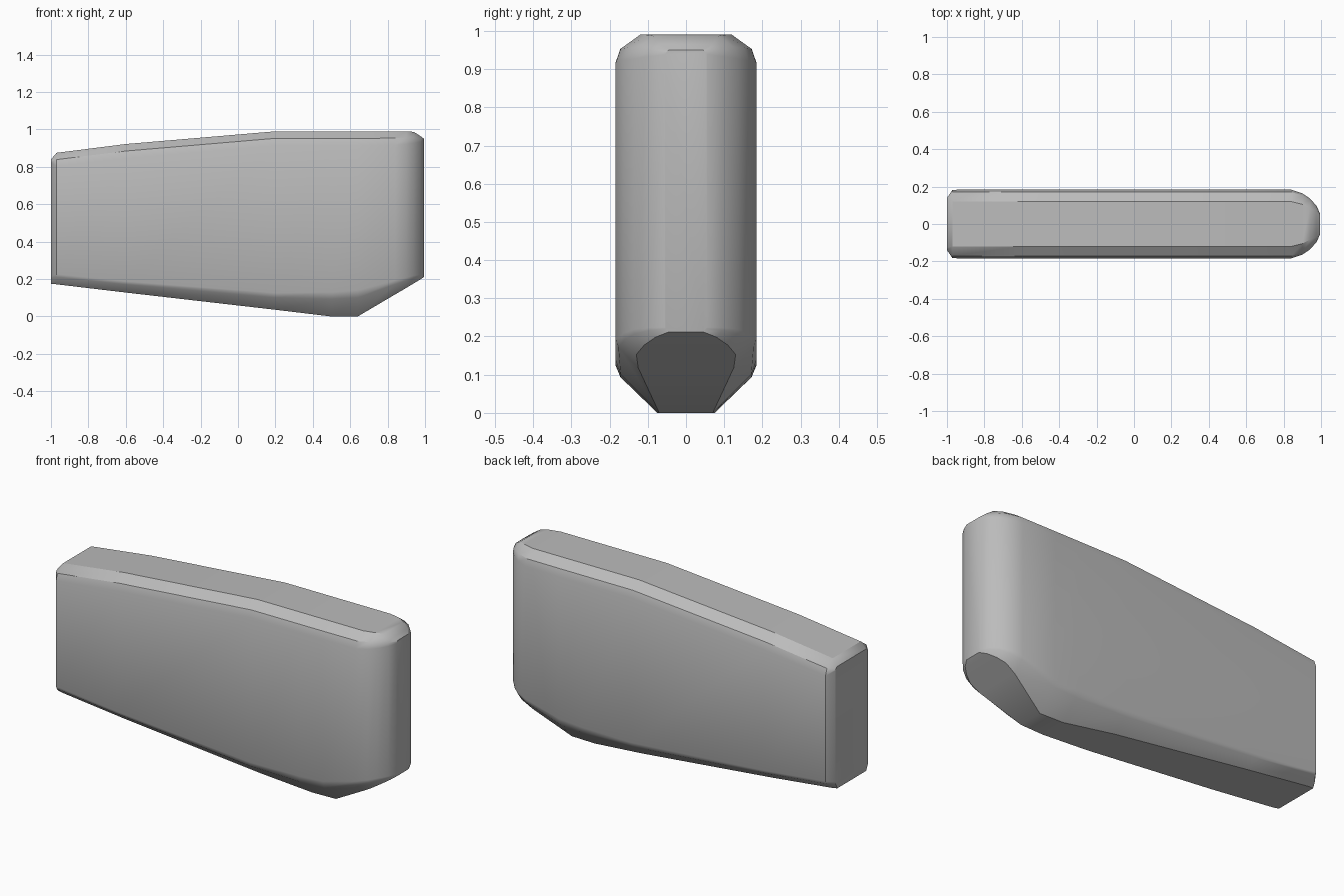
import bpy, bmesh, math

cube = bpy.data.objects.get("Cube")
if cube:
    bpy.data.objects.remove(cube, do_unlink=True)

# Single grey material
GREY = (0.5, 0.5, 0.5, 1)
mat = bpy.data.materials.new("plain grey")
mat.use_nodes = True
mat.diffuse_color = GREY
mat.node_tree.nodes["Principled BSDF"].inputs["Base Color"].default_value = GREY

# Stations along the length:
# x, half width, top, top flat half width, bottom, bottom flat half width, bottom bevel height
STATIONS = [
    (-1.0, .14, .84, .125, .175, .125, .04),
    (-.97, .183, .875, .12, .172, .13, .055),
    (-.6, .185, .922, .12, .128, .125, .06),
    (.2, .185, .99, .12, .036, .10, .09),
    (.5, .185, .99, .12, 0, .075, .13),
    (.64, .185, .99, .12, 0, .07, .14),
    (.84, .184, .99, .12, .118, .125, .075),
    (.9, .164, .99, .105, .153, .13, .055),
    (.94, .137, .987, .085, .177, .11, .042),
    (.975, .098, .965, .07, .198, .08, .025),
    (.995, .055, .95, .045, .212, .045, .012),
]


def ring(x, w, top, top_flat, bottom, bottom_flat, rise):
    """Rounded-rectangle cross-section, mirrored across the centre plane."""
    shoulder = w - (w - top_flat) * .2
    drop = (w - top_flat) * 1.15
    hip = w - (w - bottom_flat) * .12
    half = [(top_flat, top), (shoulder, top - drop * .5), (w, top - drop),
            (w, bottom + rise), (hip, bottom + rise * .72), (bottom_flat, bottom)]
    return ([(x, y, z) for y, z in half]
            + [(x, -y, z) for y, z in reversed(half)])


# Loft the sections and cap both ends
bm = bmesh.new()
rings = [[bm.verts.new(p) for p in ring(*s)] for s in STATIONS]
for a, b in zip(rings, rings[1:]):
    n = len(a)
    for i in range(n):
        j = (i + 1) % n
        bm.faces.new((a[i], a[j], b[j], b[i]))
bm.faces.new(rings[0])
bm.faces.new(rings[-1])
bmesh.ops.recalc_face_normals(bm, faces=bm.faces)

mesh = bpy.data.meshes.new("tapered_block")
bm.to_mesh(mesh)
bm.free()
mesh.materials.append(mat)
block = bpy.data.objects.new("tapered_block", mesh)
bpy.context.collection.objects.link(block)

# Smooth the rounded edges, keep the end and underside edges crisp
bpy.context.view_layer.objects.active = block
block.select_set(True)
bpy.ops.object.shade_smooth_by_angle(angle=math.radians(35))
